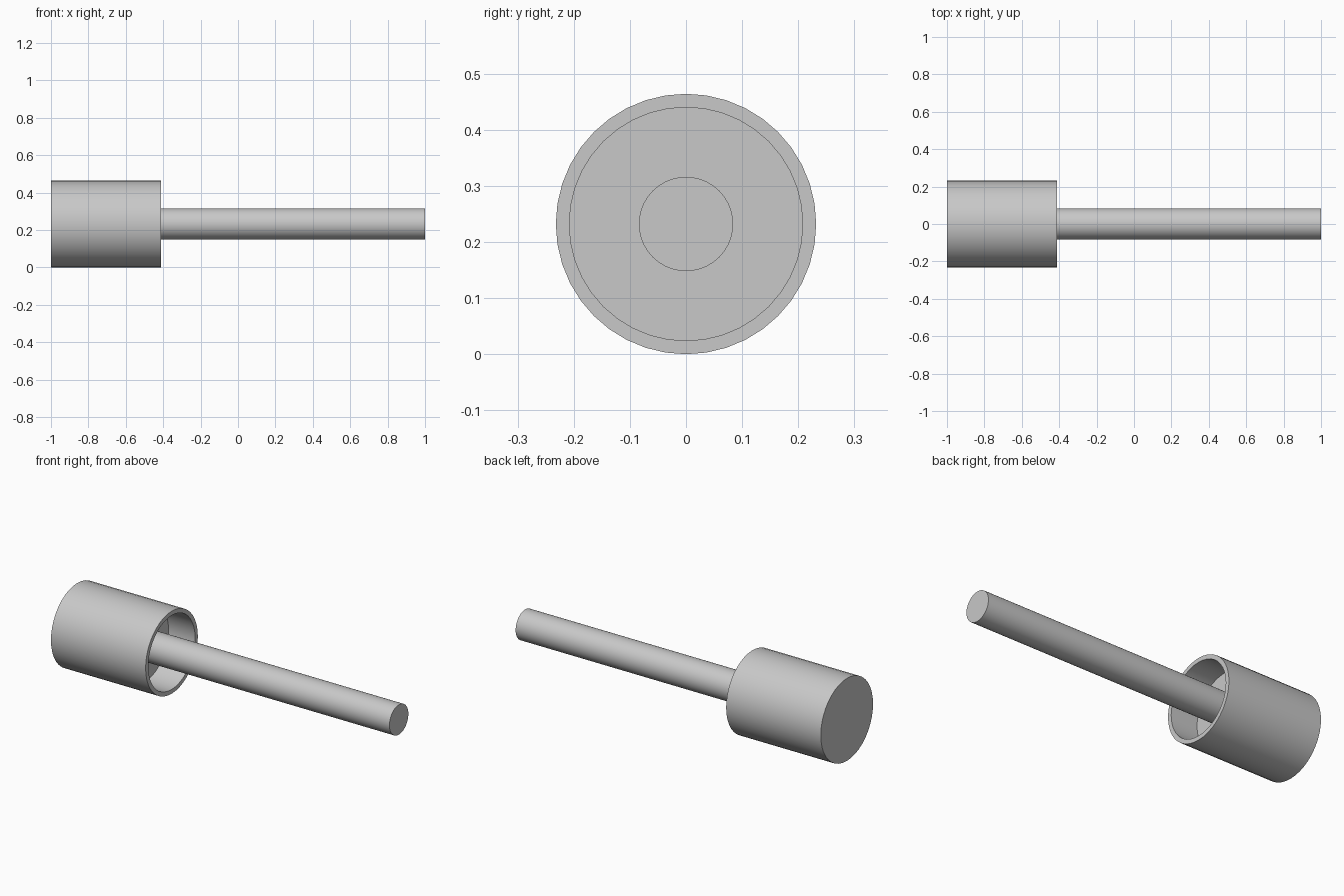
import bpy, bmesh, math
from mathutils import Matrix, Vector

cube = bpy.data.objects.get("Cube")
if cube:
    bpy.data.objects.remove(cube, do_unlink=True)

SIDES = 40
CUP_R, BORE_R, SHAFT_R = 0.232, 0.208, 0.084
BACK, RIM, TIP = -1.0, -0.412, 1.0
FLOOR = RIM - 0.165

grey = bpy.data.materials.new("light_grey")
grey.use_nodes = True
colour = (0.58, 0.58, 0.58, 1)
grey.diffuse_color = colour
grey.node_tree.nodes["Principled BSDF"].inputs["Base Color"].default_value = colour


def lathe(name, profile):
    """Revolve (x, radius) points about the x axis and cap both ends."""
    bm = bmesh.new()
    rings = []
    for x, r in profile:
        rings.append([bm.verts.new((x, r * math.sin(a), r * math.cos(a)))
                      for a in (2 * math.pi * i / SIDES for i in range(SIDES))])
    for a, b in zip(rings, rings[1:]):
        for i in range(SIDES):
            j = (i + 1) % SIDES
            bm.faces.new((a[i], a[j], b[j], b[i]))
    bm.faces.new(rings[0])
    bm.faces.new(rings[-1])
    bmesh.ops.recalc_face_normals(bm, faces=bm.faces)
    bmesh.ops.translate(bm, verts=bm.verts, vec=Vector((0, 0, CUP_R)))
    mesh = bpy.data.meshes.new(name)
    bm.to_mesh(mesh)
    bm.free()
    mesh.materials.append(grey)
    obj = bpy.data.objects.new(name, mesh)
    bpy.context.collection.objects.link(obj)
    bpy.ops.object.select_all(action='DESELECT')
    obj.select_set(True)
    bpy.context.view_layer.objects.active = obj
    bpy.ops.object.shade_smooth_by_angle(angle=math.radians(30))
    return obj


# Solid head with a shallow recess in its open end
lathe("cup_head", [(BACK, CUP_R), (RIM, CUP_R), (RIM, BORE_R), (FLOOR, BORE_R)])

# Round rod rising from the recess floor
lathe("shaft", [(FLOOR - 0.02, SHAFT_R), (TIP, SHAFT_R)])
